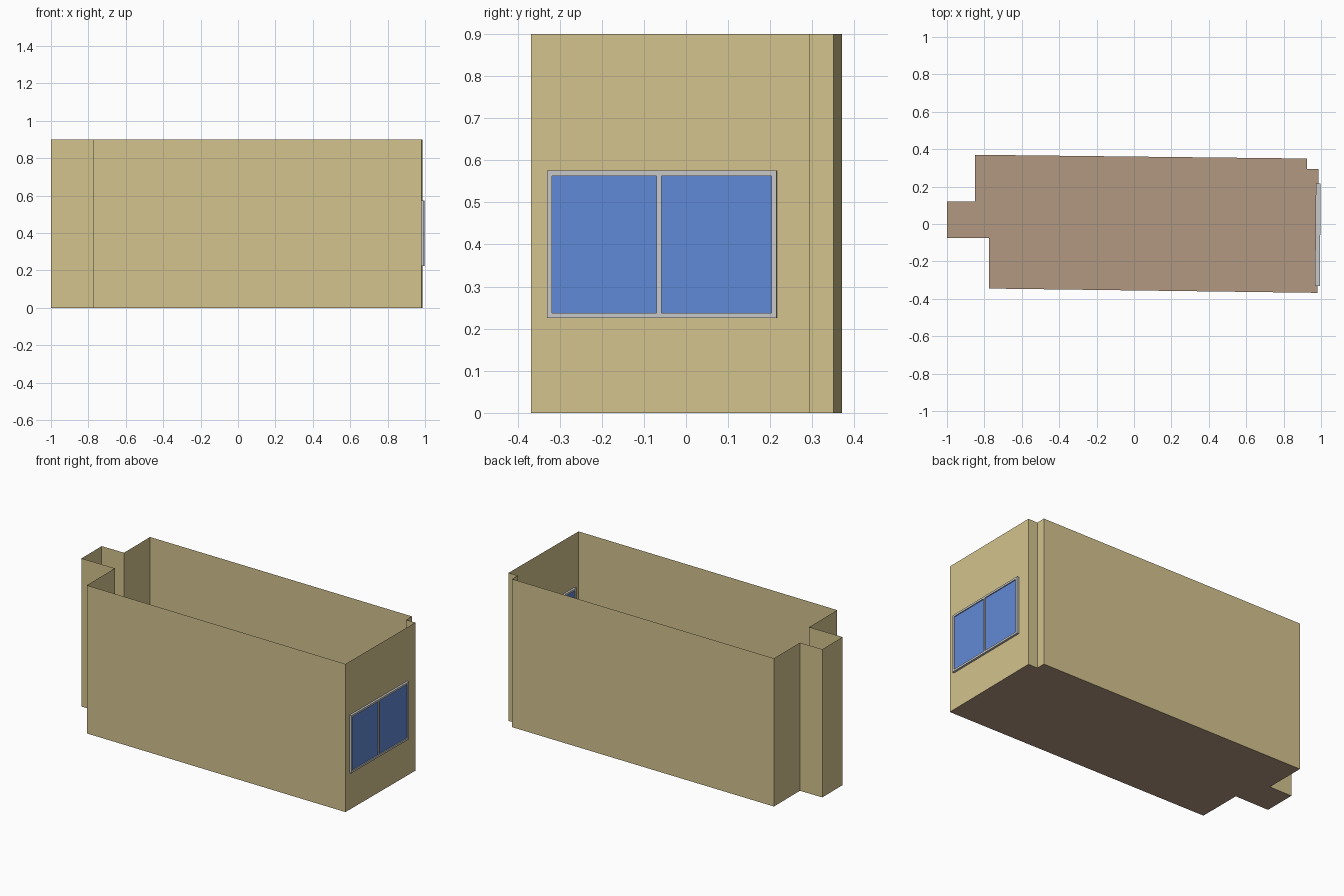
import bpy, bmesh, math
from mathutils import Matrix

if "Cube" in bpy.data.objects:
    bpy.data.objects.remove(bpy.data.objects["Cube"])


def material(name, srgb):
    m = bpy.data.materials.new(name)
    lin = [((c / 255 + 0.055) / 1.055) ** 2.4 for c in srgb]
    m.diffuse_color = (*lin, 1)
    m.use_nodes = True
    m.node_tree.nodes["Principled BSDF"].inputs["Base Color"].default_value = m.diffuse_color
    return m


WALL = material("tan wall", (212, 195, 142))
FLOOR = material("brown floor", (178, 153, 130))
FRAME = material("light grey frame", (200, 200, 200))
GLASS = material("blue glass", (97, 138, 214))

H = 0.9
OUTLINE = [(-0.85, 0.37), (-0.85, 0.12), (-1, 0.12), (-1, -0.075),
           (-0.775, -0.075), (-0.775, -0.345), (0.98, -0.368),
           (0.986, 0.295), (0.924, 0.295), (0.924, 0.35)]


def add(name, bm, mat):
    me = bpy.data.meshes.new(name)
    bm.to_mesh(me)
    bm.free()
    me.materials.append(mat)
    ob = bpy.data.objects.new(name, me)
    bpy.context.collection.objects.link(ob)
    return ob


# Floor: the room plan as one sheet
bm = bmesh.new()
bm.faces.new([bm.verts.new((x, y, 0)) for x, y in OUTLINE])
add("floor", bm, FLOOR)

# Walls: thin sheets around the plan, open at the top
bm = bmesh.new()
low = [bm.verts.new((x, y, 0)) for x, y in OUTLINE]
top = [bm.verts.new((x, y, H)) for x, y in OUTLINE]
for i in range(len(low)):
    j = (i + 1) % len(low)
    bm.faces.new((low[i], low[j], top[j], top[i]))
add("walls", bm, WALL)

# Window, centred in the slightly skewed right wall
(x0, y0), (x1, y1) = OUTLINE[6], OUTLINE[7]
angle = -math.atan2(x1 - x0, y1 - y0)
CY, CZ, W, HT, B = -0.0575, 0.4, 0.546, 0.35, 0.012
cx = x0 + (x1 - x0) * (CY - y0) / (y1 - y0)
PLACE = Matrix.Translation((cx, CY, CZ)) @ Matrix.Rotation(angle, 4, 'Z')


def bar(name, y, z, depth, width, height, mat):
    bm = bmesh.new()
    bmesh.ops.create_cube(bm, size=1, matrix=PLACE @ Matrix.Translation((0, y, z))
                          @ Matrix.Diagonal((depth, width, height, 1)))
    return add(name, bm, mat)


D = 0.026
for s, n in ((-1, "front"), (1, "back")):
    bar("frame_" + n, s * (W - B) / 2, 0, D, B, HT, FRAME)
for s, n in ((-1, "bottom"), (1, "top")):
    bar("frame_" + n, 0, s * (HT - B) / 2, D, W - 2 * B, B, FRAME)
bar("mullion", -0.0065, 0, D, B, HT - 2 * B, FRAME)
bar("glass", 0, 0, 0.014, W - 2 * B, HT - 2 * B, GLASS)
